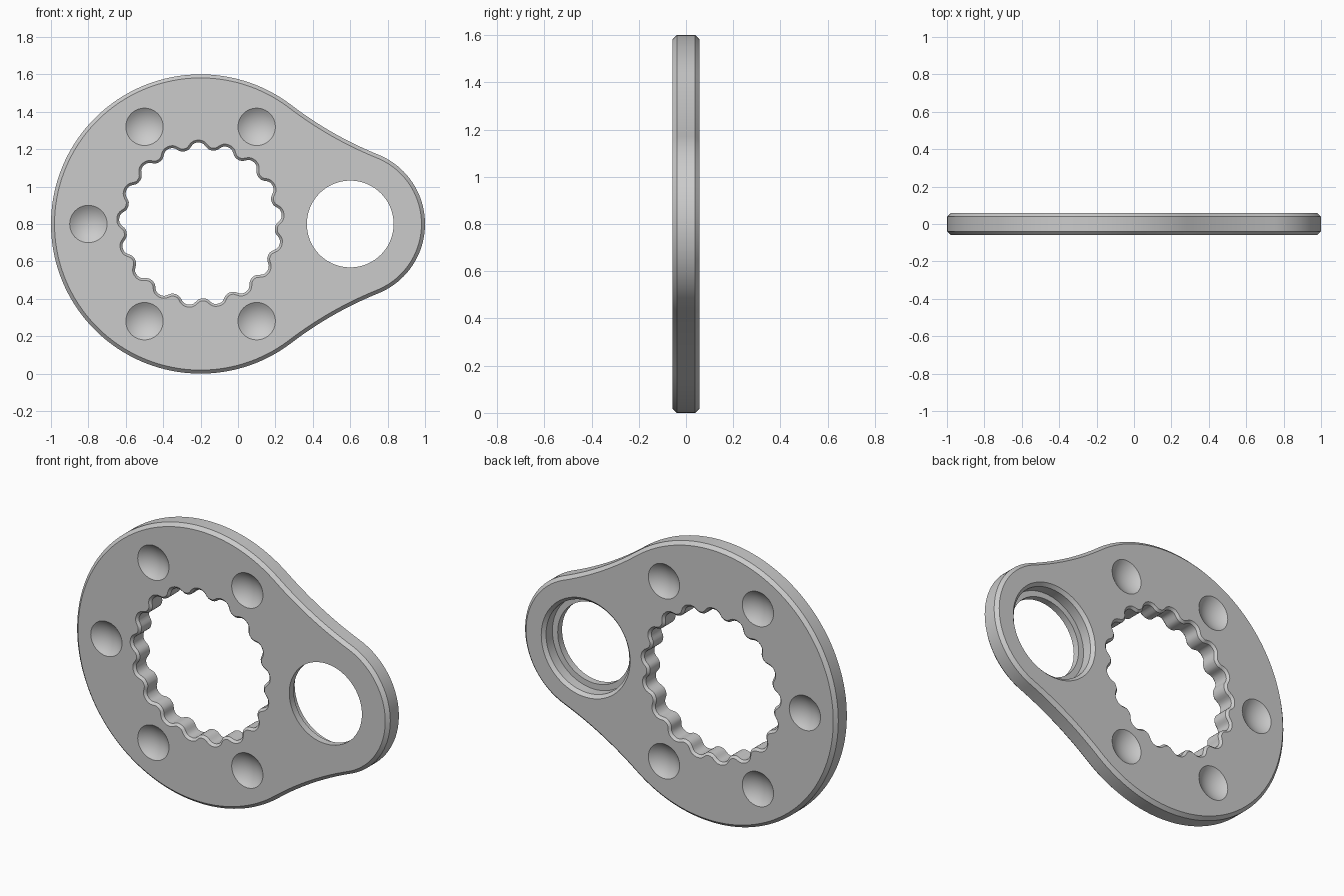
import bpy, bmesh
from math import sin, cos, pi, tau, acos, sqrt
from mathutils import Vector

cube = bpy.data.objects.get("Cube")
if cube:
    bpy.data.objects.remove(cube)

HALF = 0.058                      # half the plate thickness
BIG, SMALL = Vector((-0.2, 0.8)), Vector((0.6, 0.8))
BIG_R, SMALL_R, FILLET_R = 0.8, 0.4, 2.0


def arc(centre, radius, start, end, steps):
    """Points along an arc, leaving out the end point."""
    angles = (start + (end - start) * i / steps for i in range(steps))
    return [centre + radius * Vector((cos(t), sin(t))) for t in angles]


def offset(points, distance):
    """Move a counter-clockwise loop outwards along its normals."""
    moved = []
    for i, p in enumerate(points):
        along = (points[(i + 1) % len(points)] - points[i - 1]).normalized()
        moved.append(p + distance * Vector((along.y, -along.x)))
    return moved


def plate_outline():
    """Two circles joined by concave fillets tangent to both."""
    span = SMALL.x - BIG.x
    far, near = BIG_R + FILLET_R, SMALL_R + FILLET_R
    cx = (far ** 2 - near ** 2 + span ** 2) / (2 * span)
    cy = sqrt(far ** 2 - cx ** 2)
    a, b = acos(cx / far), acos((cx - span) / near)
    upper, lower = BIG + Vector((cx, cy)), BIG + Vector((cx, -cy))
    return (arc(SMALL, SMALL_R, -b, b, 40)
            + arc(upper, FILLET_R, pi + b, pi + a, 14)
            + arc(BIG, BIG_R, a, tau - a, 100)
            + arc(lower, FILLET_R, pi - a, pi - b, 14))


def spline_outline(teeth=17, per_tooth=16, phase=0.122):
    """Rounded lobes around the central opening."""
    points = []
    for i in range(teeth * per_tooth):
        t = tau * i / (teeth * per_tooth)
        c = cos(teeth * t)
        r = 0.417 + 0.019 * c * sqrt(2.2 / (1 + 1.2 * c * c))
        points.append(BIG + r * Vector((cos(t + phase), sin(t + phase))))
    return points


bm = bmesh.new()
face_edges = {-1: [], 1: []}      # rims lying on the front and back faces


def ring(points, y):
    verts = [bm.verts.new((p.x, y, p.y)) for p in points]
    return verts


def rim(verts, side):
    for i, v in enumerate(verts):
        face_edges[side].append(bm.edges.get((verts[i - 1], v)))


def loft(sections):
    """Join (loop, depth) sections with quads and return the vertex rings."""
    rings = [ring(points, y) for points, y in sections]
    for r0, r1 in zip(rings, rings[1:]):
        for i in range(len(r0)):
            bm.faces.new((r0[i - 1], r0[i], r1[i], r1[i - 1]))
    return rings


def through(sections):
    rings = loft(sections)
    rim(rings[0], -1)
    rim(rings[-1], 1)


def chamfered(points, size, inward):
    edge = offset(points, -size if inward else size)
    through([(edge, -HALF), (points, size - HALF),
             (points, HALF - size), (edge, HALF)])


# Outer edge and splined opening, chamfered on both faces
chamfered(plate_outline(), 0.019, True)
chamfered(spline_outline(), 0.013, False)

# Small round hole with a chamfered counterbore at the back
through([(arc(SMALL, r, 0, tau, 72), y) for r, y in (
    (0.232, -HALF), (0.232, -0.018), (0.266, -0.018),
    (0.266, HALF - 0.018), (0.284, HALF))])


# Spherical dimples on both faces
def dimple(centre, side, radius=0.1, depth=0.036, rows=7):
    sphere = (radius ** 2 + depth ** 2) / (2 * depth)
    sections = []
    for k in range(rows):
        r = radius * (1 - k / rows)
        sink = sqrt(sphere ** 2 - r ** 2) - (sphere - depth)
        sections.append((arc(centre, r, 0, tau, 40), side * (HALF - sink)))
    rings = loft(sections)
    rim(rings[0], side)
    pole = bm.verts.new((centre.x, side * (HALF - depth), centre.y))
    for i, v in enumerate(rings[-1]):
        bm.faces.new((rings[-1][i - 1], v, pole))


for side in (-1, 1):
    for k in range(1, 6):
        t = k * pi / 3
        dimple(BIG + 0.6 * Vector((cos(t), sin(t))), side)

# Flat front and back faces between the rims
for side in (-1, 1):
    bmesh.ops.triangle_fill(bm, edges=face_edges[side], use_beauty=True,
                            normal=(0, side, 0))
bmesh.ops.recalc_face_normals(bm, faces=bm.faces)

mesh = bpy.data.meshes.new("splined_plate")
bm.to_mesh(mesh)
bm.free()
plate = bpy.data.objects.new("splined_plate", mesh)
bpy.context.collection.objects.link(plate)

# Single grey metal colour
grey = bpy.data.materials.new("plain_grey")
grey.use_nodes = True
colour = (0.6, 0.6, 0.6, 1)
grey.diffuse_color = colour
grey.node_tree.nodes["Principled BSDF"].inputs["Base Color"].default_value = colour
mesh.materials.append(grey)

bpy.ops.object.select_all(action='DESELECT')
plate.select_set(True)
bpy.context.view_layer.objects.active = plate
bpy.ops.object.shade_smooth_by_angle(angle=0.5)
